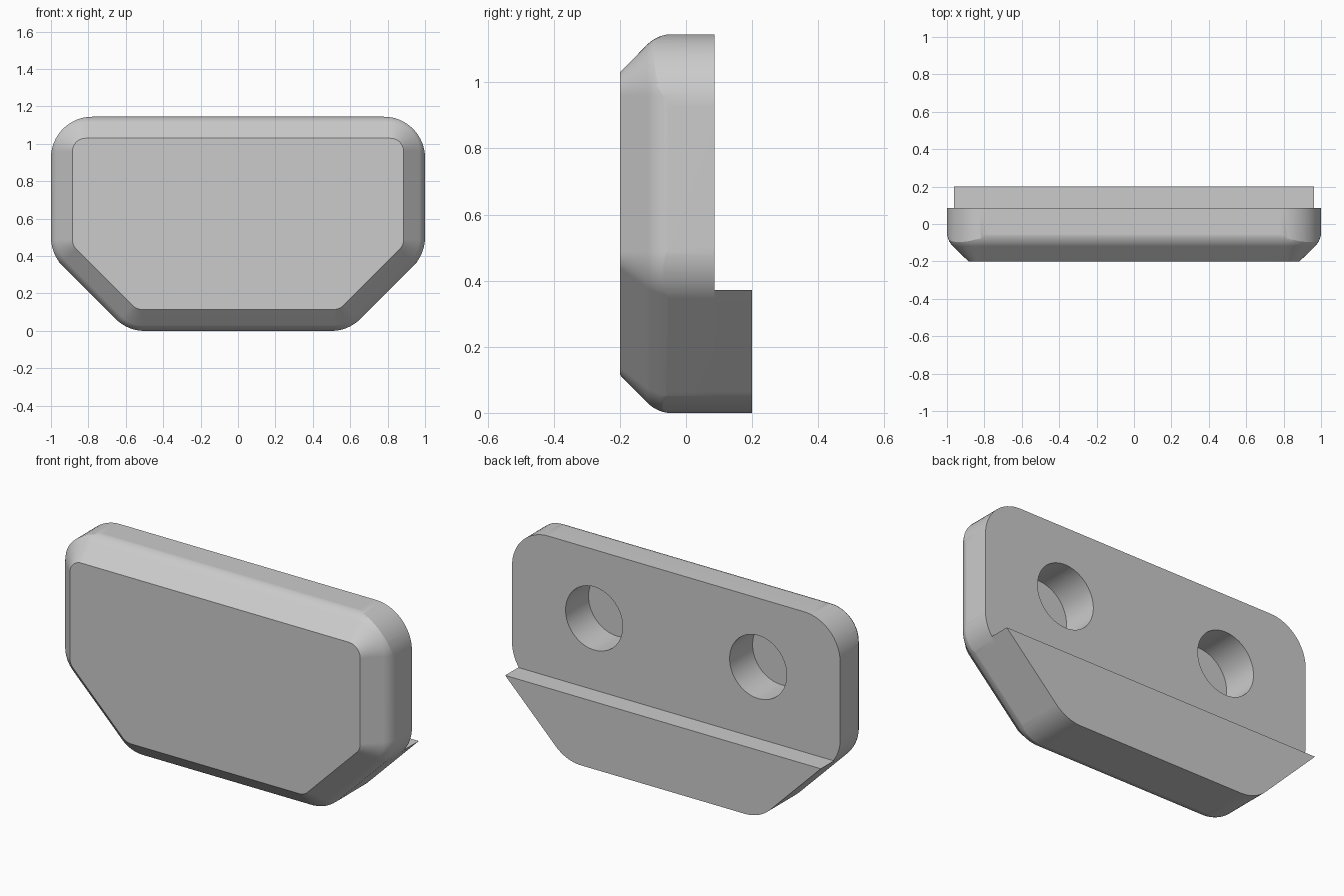
import bpy, bmesh, math
from mathutils import Vector

cube = bpy.data.objects.get("Cube")
if cube:
    bpy.data.objects.remove(cube, do_unlink=True)

TOP, FRONT, BACK, STEP_BACK, STEP_TOP = 1.145, -0.2, 0.086, 0.2, 0.372
grey = bpy.data.materials.new("light grey")
grey.use_nodes = True
grey.diffuse_color = (0.6, 0.6, 0.6, 1)
grey.node_tree.nodes["Principled BSDF"].inputs["Base Color"].default_value = (0.6, 0.6, 0.6, 1)

# Six-cornered outline in x, z, counter-clockwise
OUTLINE = [(-0.59, 0), (0.59, 0), (1, 0.41), (1, TOP), (-1, TOP), (-1, 0.41)]
# Lower step: same sloping sides, cut off level with sharp upper corners
STEP = [(-0.59, 0), (0.59, 0), (0.59 + STEP_TOP, STEP_TOP), (-0.59 - STEP_TOP, STEP_TOP)]


def rounded(corners, radii, inset=0.0, steps=16):
    """Inset a convex outline and round each corner by its radius."""
    pts = [Vector(c) for c in corners]
    ring = []
    for i, p in enumerate(pts):
        a = (p - pts[i - 1]).normalized()
        b = (pts[(i + 1) % len(pts)] - p).normalized()
        n1, n2 = Vector((-a.y, a.x)), Vector((-b.y, b.x))
        r = radii[i]
        centre = p + (n1 + n2) / (1 + n1.dot(n2)) * (inset + r)
        if r == 0:
            ring.append(centre)
            continue
        start, turn = math.atan2(-n1.y, -n1.x), n1.angle(n2)
        for k in range(steps + 1):
            t = start + turn * k / steps
            ring.append(centre + r * Vector((math.cos(t), math.sin(t))))
    return ring


def loft(name, sections):
    """Skin rings of equal length, given as (y, ring), and cap both ends."""
    bm = bmesh.new()
    rings = [[bm.verts.new((p.x, y, p.y)) for p in ring] for y, ring in sections]
    n = len(rings[0])
    for r0, r1 in zip(rings, rings[1:]):
        for i in range(n):
            j = (i + 1) % n
            bm.faces.new((r0[i], r0[j], r1[j], r1[i]))
    bm.faces.new(rings[0])
    bm.faces.new(rings[-1])
    bmesh.ops.recalc_face_normals(bm, faces=bm.faces)
    mesh = bpy.data.meshes.new(name)
    bm.to_mesh(mesh)
    bm.free()
    mesh.materials.append(grey)
    obj = bpy.data.objects.new(name, mesh)
    bpy.context.collection.objects.link(obj)
    return obj


def activate(obj):
    bpy.ops.object.select_all(action='DESELECT')
    obj.select_set(True)
    bpy.context.view_layer.objects.active = obj


def combine(obj, tool, operation):
    """Apply a boolean and discard the tool."""
    mod = obj.modifiers.new(operation, 'BOOLEAN')
    mod.operation, mod.object, mod.solver = operation, tool, 'EXACT'
    activate(obj)
    bpy.ops.object.modifier_apply(modifier=mod.name)
    bpy.data.objects.remove(tool, do_unlink=True)


def finish(obj):
    activate(obj)
    bpy.ops.object.shade_smooth_by_angle(angle=math.radians(25))
    mod = obj.modifiers.new("even shading", 'WEIGHTED_NORMAL')
    mod.keep_sharp = True


# Main plate with rounded upright corners
prism = rounded(OUTLINE, [0.22] * 6)
plate = loft("plate", [(FRONT - 0.05, prism), (BACK, prism)])

# Sloping front border: straight chamfer, then a soft arc into the sides
CHAMFER, SOFT = 0.115, 0.11
profile = [(FRONT, CHAMFER)]
for k in range(9):
    t = math.radians(45) * (1 - k / 8)
    profile.append((-0.04 - SOFT * math.sin(t), SOFT * (1 - math.cos(t)) - 0.001))
profile.append((BACK + 0.1, -0.001))
border = loft("front_border", [
    (y, rounded(OUTLINE, [0.07 + CHAMFER - d] * 6, d)) for y, d in profile])
combine(plate, border, 'INTERSECT')

# Two round blind holes in the back
for side in (-1, 1):
    bpy.ops.mesh.primitive_cylinder_add(
        vertices=64, radius=0.174, depth=0.4,
        location=(side * 0.5, BACK, 0.766), rotation=(math.pi / 2, 0, 0))
    drill = bpy.context.object
    drill.data.materials.append(grey)
    combine(plate, drill, 'DIFFERENCE')
finish(plate)

# Thick step across the lower back
base = rounded(STEP, [0.22, 0.22, 0, 0])
finish(loft("lower_step", [(BACK, base), (STEP_BACK, base)]))
